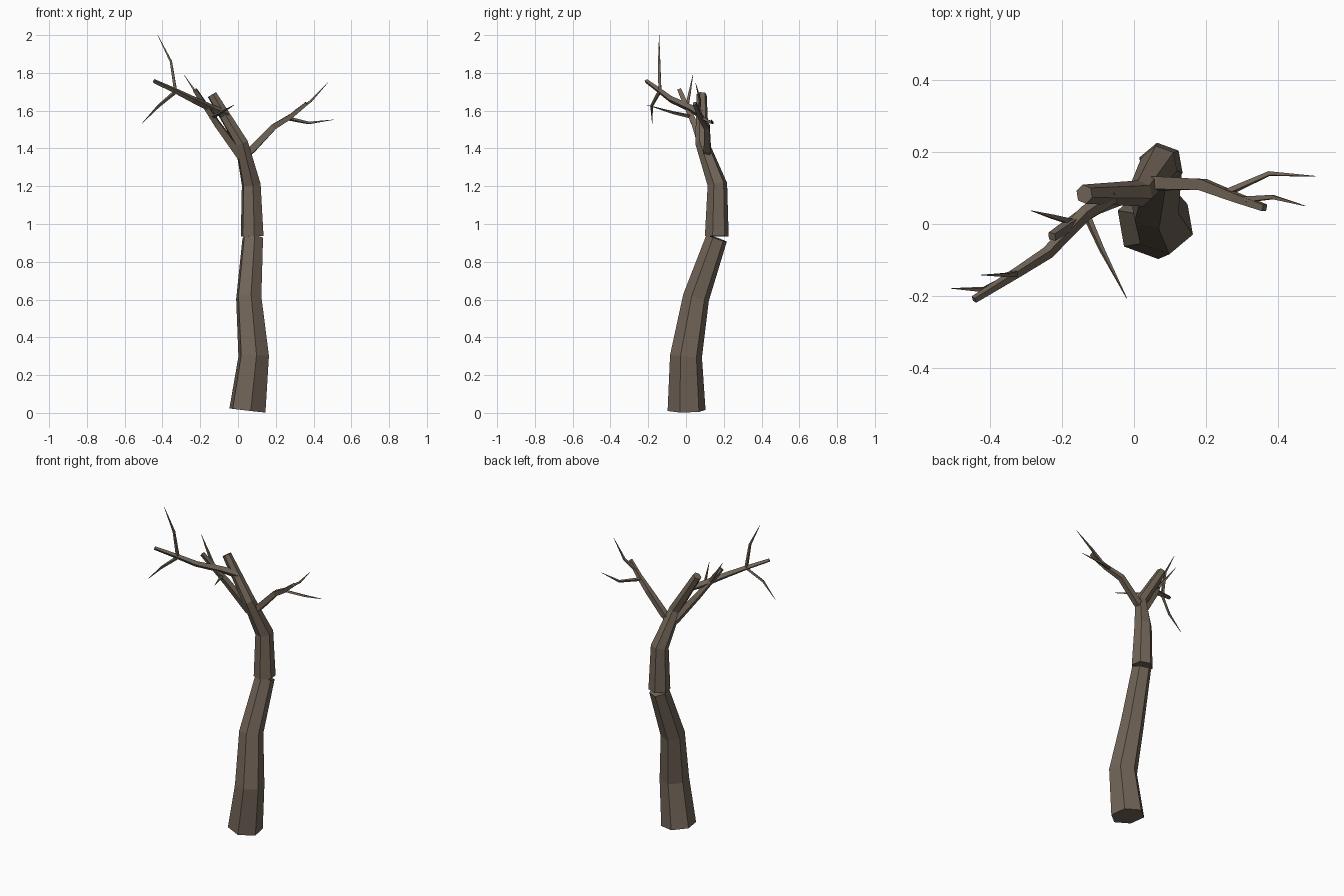
import bpy, bmesh, math
from mathutils import Vector

cube = bpy.data.objects.get("Cube")
if cube:
    bpy.data.objects.remove(cube, do_unlink=True)

bark = bpy.data.materials.new("dry brown bark")
bark.use_nodes = True
color = (0.165, 0.128, 0.096, 1)
bark.diffuse_color = color
bark.node_tree.nodes["Principled BSDF"].inputs["Base Color"].default_value = color


def limb(name, path, radii, sides, phase=40):
    """Faceted tapering tube whose rings follow the bends of the path."""
    pts = [Vector(p) for p in path]
    bm = bmesh.new()
    rings = []
    for i, p in enumerate(pts):
        before = (p - pts[i - 1]).normalized() if i else Vector()
        after = (pts[i + 1] - p).normalized() if i < len(pts) - 1 else Vector()
        turn = Vector((0, 0, 1)).rotation_difference((before + after).normalized())
        ring = []
        for k in range(sides):
            a = math.radians(phase) + math.tau * k / sides
            offset = Vector((math.cos(a), math.sin(a), 0)) * radii[i]
            ring.append(bm.verts.new(p + turn @ offset))
        rings.append(ring)
    for low, high in zip(rings, rings[1:]):
        for k in range(sides):
            n = (k + 1) % sides
            bm.faces.new((low[k], low[n], high[n], high[k]))
    bm.faces.new(rings[0][::-1])
    bm.faces.new(rings[-1])
    mesh = bpy.data.meshes.new(name)
    bm.to_mesh(mesh)
    bm.free()
    mesh.materials.append(bark)
    obj = bpy.data.objects.new(name, mesh)
    bpy.context.collection.objects.link(obj)


def twig(name, *path):
    limb(name, path, (0.011, 0.008, 0.001), 4)


# Trunk in two overlapping hexagonal lengths
limb("lower_trunk",
     [(.05, .003, .013), (.083, 0, .3), (.057, .053, .61), (.078, .162, .925)],
     (.102, .086, .071, .058), 6)
limb("upper_trunk",
     [(.075, .163, .935), (.07, .166, 1.21), (.018, .085, 1.43), (-.138, .083, 1.685)],
     (.064, .053, .037, .027), 6)

# Main branches
limb("left_branch",
     [(.03, .11, 1.36), (.075, .113, 1.395), (.19, .11, 1.515), (.28, .075, 1.57), (.363, .045, 1.638)],
     (.026, .025, .022, .017, .013), 4)
limb("right_branch",
     [(.015, .1, 1.36), (-.11, .045, 1.53), (-.228, -.035, 1.71)],
     (.028, .022, .015), 4)
limb("long_branch",
     [(-.06, .08, 1.58), (-.135, .03, 1.61), (-.24, -.08, 1.66), (-.325, -.135, 1.702), (-.445, -.21, 1.757)],
     (.024, .021, .018, .015, .011), 4)

# Pointed twigs
twig("left_outer_twig", (.26, .088, 1.56), (.375, .14, 1.535), (.505, .133, 1.552))
twig("left_upper_twig", (.31, .068, 1.6), (.385, .075, 1.65), (.477, .05, 1.75))
twig("right_front_twig", (-.13, .02, 1.57), (-.09, -.07, 1.59), (-.02, -.207, 1.63))
twig("right_upper_twig", (-.17, .005, 1.62), (-.225, .02, 1.7), (-.286, .037, 1.79))
twig("long_upper_twig", (-.33, -.138, 1.7), (-.355, -.142, 1.86), (-.425, -.142, 2))
twig("long_lower_twig", (-.325, -.138, 1.705), (-.42, -.182, 1.625), (-.508, -.179, 1.533))
